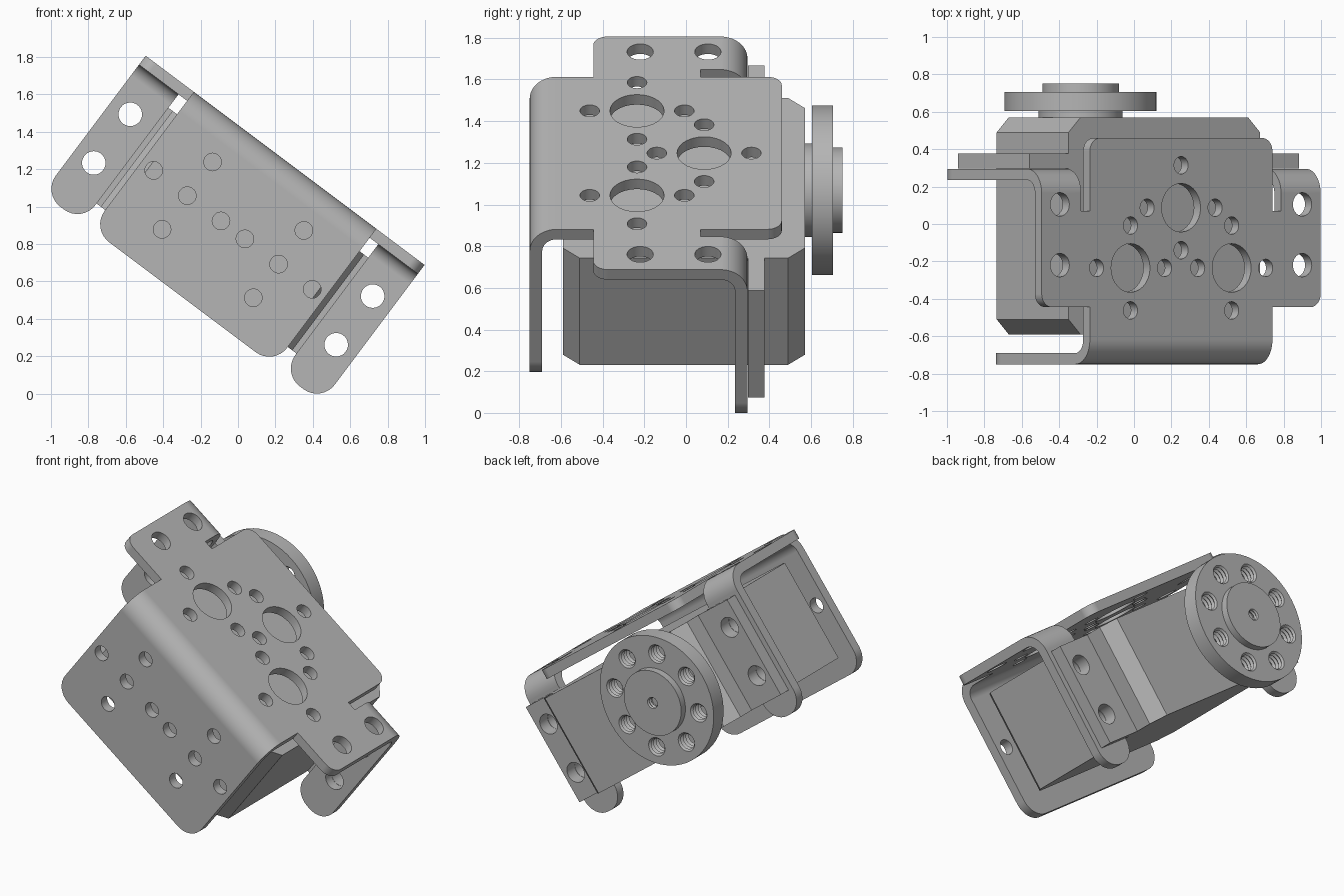
import bpy, bmesh
from math import sin, cos, pi, asin
from mathutils import Matrix, Vector

cube = bpy.data.objects.get("Cube")
if cube:
    bpy.data.objects.remove(cube, do_unlink=True)

T = 0.06                       # sheet thickness
R = 0.13                       # outer bend radius
MID = -0.465                   # height of the shaft axis below the top plate
TILT = Matrix.Translation((0.252, 0, 1.247)) @ Matrix.Rotation(asin(0.6), 4, 'Y')
ALONG_Y = Matrix.Rotation(-pi / 2, 4, 'X')

metal = bpy.data.materials.new("grey_metal")
metal.use_nodes = True
GREY = (0.46, 0.46, 0.46, 1)
metal.diffuse_color = GREY
metal.node_tree.nodes["Principled BSDF"].inputs["Base Color"].default_value = GREY


def make(name, bm):
    bmesh.ops.recalc_face_normals(bm, faces=bm.faces)
    mesh = bpy.data.meshes.new(name)
    bm.to_mesh(mesh)
    bm.free()
    mesh.materials.append(metal)
    obj = bpy.data.objects.new(name, mesh)
    bpy.context.scene.collection.objects.link(obj)
    return obj


def activate(obj):
    bpy.ops.object.select_all(action='DESELECT')
    obj.select_set(True)
    bpy.context.view_layer.objects.active = obj


def cut(obj, bm):
    cutter = make("hole_cutter", bm)
    cutter.hide_render = True
    mod = obj.modifiers.new("holes", 'BOOLEAN')
    mod.operation, mod.solver, mod.object = 'DIFFERENCE', 'EXACT', cutter
    activate(obj)
    bpy.ops.object.modifier_apply(modifier=mod.name)
    bpy.data.objects.remove(cutter, do_unlink=True)


def finish(obj):
    obj.matrix_world = TILT
    activate(obj)
    bpy.ops.object.shade_smooth_by_angle(angle=pi / 6)
    mod = obj.modifiers.new("normals", 'WEIGHTED_NORMAL')
    mod.keep_sharp = True


def prism(bm, points, offset):
    """Extrude a closed loop of 3D points by an offset; returns all its faces."""
    offset = Vector(offset)
    a = [bm.verts.new(p) for p in points]
    b = [bm.verts.new(Vector(p) + offset) for p in points]
    n = len(a)
    faces = [bm.faces.new(a[::-1]), bm.faces.new(b)]
    for i in range(n):
        j = (i + 1) % n
        faces.append(bm.faces.new((a[i], a[j], b[j], b[i])))
    return faces


def lathe(bm, profile, matrix, sides=28):
    """Closed turned solid from (radius, height) pairs."""
    rings = [[bm.verts.new(matrix @ Vector((r * cos(2 * pi * i / sides),
                                            r * sin(2 * pi * i / sides), h)))
              for i in range(sides)] for r, h in profile]
    bm.faces.new(rings[0][::-1])
    bm.faces.new(rings[-1])
    for a, b in zip(rings, rings[1:]):
        for i in range(sides):
            j = (i + 1) % sides
            bm.faces.new((a[i], a[j], b[j], b[i]))


def hole_y(bm, u, w, r, y0, y1):
    lathe(bm, [(r, y0), (r, y1)], Matrix.Translation((u, 0, w)) @ ALONG_Y)


def hole_z(bm, u, y, r):
    lathe(bm, [(r, -0.1), (r, 0.05)], Matrix.Translation((u, y, 0)))


def thread(bm, u, w, r, y0, y1, turns):
    profile = []
    for i in range(2 * turns + 1):
        profile.append((r if i % 2 else r * 0.8, y0 + (y1 - y0) * i / (2 * turns)))
    lathe(bm, profile, Matrix.Translation((u, 0, w)) @ ALONG_Y, 20)


def round_edges(bm, edges, radius):
    bmesh.ops.bevel(bm, geom=edges, offset=radius, segments=8, profile=0.5, affect='EDGES')


# Bracket: flat top plate with ears and relief slits
MAIN, SLIT, EAR = 0.61, 0.668, 0.932
FRONT, BACK, EAR_BACK, EAR_FRONT, SLIT_END = -0.75, 0.46, 0.295, -0.445, 0.07
half = [(MAIN, FRONT + R), (MAIN, EAR_FRONT), (EAR, EAR_FRONT), (EAR, EAR_BACK - R),
        (SLIT, EAR_BACK - R), (SLIT, SLIT_END), (MAIN, SLIT_END), (MAIN, BACK)]
outline = half + [(-u, y) for u, y in reversed(half)]
bm = bmesh.new()
prism(bm, [(u, y, -T) for u, y in outline], (0, 0, T))
corners = []
for e in bm.edges:
    a, b = e.verts
    if abs(a.co.z - b.co.z) > T / 2:
        u, y = abs(a.co.x), a.co.y
        if abs(y - BACK) < 1e-4 or (abs(y - EAR_FRONT) < 1e-4 and abs(u - EAR) < 1e-4):
            corners.append(e)
round_edges(bm, corners, 0.07)


# Bent flanges, welded to the plate along their bend lines
def flange(bm, u0, u1, edge, side, bottom):
    def arc(r):
        return [(edge - side * R + side * r * sin(pi / 2 * i / 10),
                 -R + r * cos(pi / 2 * i / 10)) for i in range(11)]
    outer, inner = arc(R), arc(R - T)
    section = outer + [(edge, bottom), (edge - side * T, bottom)] + inner[::-1]
    part = bmesh.new()
    faces = prism(part, [(u0, y, w) for y, w in section], (u1 - u0, 0, 0))
    bmesh.ops.delete(part, geom=[faces[-1]], context='FACES_ONLY')
    round_edges(part, [e for e in part.edges
                       if all(abs(v.co.z - bottom) < 1e-4 for v in e.verts)
                       and abs(e.verts[0].co.y - e.verts[1].co.y) > T / 2], 0.12)
    temp = bpy.data.meshes.new("temp")
    part.to_mesh(temp)
    part.free()
    bm.from_mesh(temp)
    bpy.data.meshes.remove(temp)


def open_side(bm, y):
    hits = [f for f in bm.faces if all(abs(v.co.y - y) < 1e-4 for v in f.verts)]
    bmesh.ops.delete(bm, geom=hits, context='FACES_ONLY')


open_side(bm, FRONT + R)
open_side(bm, EAR_BACK - R)
flange(bm, -MAIN, MAIN, FRONT, -1, -0.915)
flange(bm, SLIT, EAR, EAR_BACK, 1, -0.92)
flange(bm, -EAR, -SLIT, EAR_BACK, 1, -0.92)
bmesh.ops.remove_doubles(bm, verts=bm.verts, dist=1e-4)
bracket = make("bracket", bm)

# Bracket holes
EAR_U, BOLT, SMALL = 0.81, 0.063, 0.047
holes = bmesh.new()
for u, y in ((0, 0.087), (-0.338, -0.235), (0.338, -0.235)):
    hole_z(holes, u, y, 0.13)
    for k in range(4):
        hole_z(holes, u + 0.227 * cos(k * pi / 2), y + 0.227 * sin(k * pi / 2), SMALL)
for s in (-1, 1):
    for y in (0.105, -0.22):
        hole_z(holes, s * EAR_U, y, BOLT)
    for w in (-0.30, -0.625):
        hole_y(holes, s * EAR_U, w, BOLT, 0.2, 0.33)
    for du, dw in ((0.08, 0), (0.53, 0), (0.305, 0), (0.305, 0.225), (0.305, -0.225)):
        hole_y(holes, s * du, MID + dw, SMALL, -0.8, -0.64)
cut(bracket, holes)
finish(bracket)

# Motor case with chamfered ends
L, C, Y0, Y1, LOW, HIGH = 0.64, 0.08, -0.59, 0.57, -0.79, -0.15
ring = [(L, Y0 + C), (L, Y1 - C), (L - C, Y1), (-L + C, Y1),
        (-L, Y1 - C), (-L, Y0 + C), (-L + C, Y0), (L - C, Y0)]
bm = bmesh.new()
prism(bm, [(u, y, LOW) for u, y in ring], (0, 0, HIGH - LOW))
finish(make("motor_case", bm))

# Mounting tabs with bolt holes
for s, name in ((-1, "right_mounting_tab"), (1, "left_mounting_tab")):
    bm = bmesh.new()
    a, b = s * 0.63, s * 0.9
    prism(bm, [(a, 0.297, LOW), (b, 0.297, LOW), (b, 0.297, HIGH), (a, 0.297, HIGH)],
          (0, 0.08, 0))
    tab = make(name, bm)
    holes = bmesh.new()
    for w in (-0.30, -0.625):
        hole_y(holes, s * EAR_U, w, BOLT, 0.2, 0.45)
    cut(tab, holes)
    finish(tab)

# Output boss, disc and hub on the shaft axis
SHAFT = -0.323
axis = Matrix.Translation((SHAFT, 0, MID)) @ ALONG_Y


def turned(name, r, y0, y1):
    bm = bmesh.new()
    lathe(bm, [(r, y0), (r, y1)], axis, 64)
    return make(name, bm)


finish(turned("output_boss", 0.225, 0.56, 0.606))

disc = turned("output_disc", 0.407, 0.605, 0.706)
holes = bmesh.new()
for k in range(8):
    ang = k * pi / 4 + asin(0.6)
    thread(holes, SHAFT + 0.3 * cos(ang), MID + 0.3 * sin(ang), 0.06, 0.59, 0.72, 5)
cut(disc, holes)
finish(disc)

hub = turned("output_hub", 0.205, 0.69, 0.75)
holes = bmesh.new()
thread(holes, SHAFT, MID, 0.036, 0.70, 0.76, 3)
cut(hub, holes)
finish(hub)
